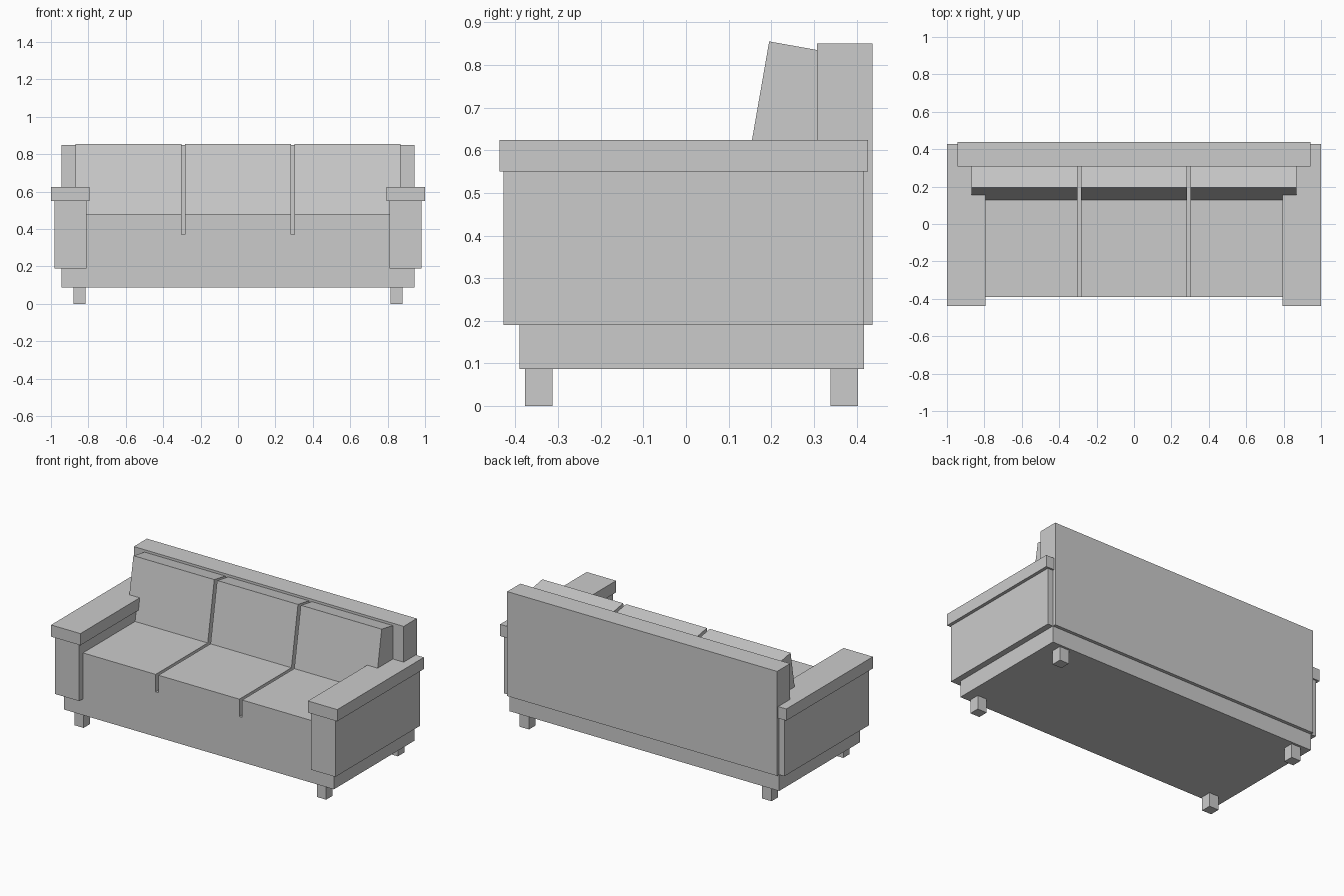
import bpy
import bmesh
from mathutils import Vector

if "Cube" in bpy.data.objects:
    bpy.data.objects.remove(bpy.data.objects["Cube"])


def mesh_object(name, bm):
    bmesh.ops.recalc_face_normals(bm, faces=bm.faces)
    mesh = bpy.data.meshes.new(name)
    bm.to_mesh(mesh)
    bm.free()
    obj = bpy.data.objects.new(name, mesh)
    bpy.context.collection.objects.link(obj)
    return obj


def prism(name, x0, x1, profile):
    """Extrude a (y, z) side profile from x0 to x1."""
    bm = bmesh.new()
    face = bm.faces.new([bm.verts.new((x0, y, z)) for y, z in profile])
    new = bmesh.ops.extrude_face_region(bm, geom=[face])["geom"]
    verts = [v for v in new if isinstance(v, bmesh.types.BMVert)]
    bmesh.ops.translate(bm, verts=verts, vec=Vector((x1 - x0, 0, 0)))
    return mesh_object(name, bm)


def box(name, x, y, z):
    return prism(name, x[0], x[1],
                 [(y[0], z[0]), (y[1], z[0]), (y[1], z[1]), (y[0], z[1])])


# Base and back panel
box("base", (-0.943, 0.943), (-0.39, 0.417), (0.087, 0.37))
box("back_panel", (-0.943, 0.943), (0.307, 0.4375), (0.19, 0.85))

# Arms, armrests and legs on both sides
for side, s in (("left", -1), ("right", 1)):
    def span(a, b):
        return sorted((s * a, s * b))
    box(side + "_arm", span(0.81, 0.98), (-0.428, 0.417), (0.19, 0.55))
    box(side + "_armrest", span(0.795, 1.0), (-0.4375, 0.427), (0.55, 0.624))
    for end, y in (("front", -0.377), ("back", 0.339)):
        box(f"{side}_{end}_leg", span(0.815, 0.88), (y, y + 0.064), (0, 0.087))

# Three seat cushions and three leaning back cushions with narrow gaps
width, gap = 0.565, 0.02
lean = [(0.127, 0.465), (0.307, 0.435), (0.307, 0.835), (0.195, 0.855)]
for i, place in enumerate(("left", "middle", "right")):
    x0 = (i - 1) * (width + gap) - width / 2
    box(place + "_seat_cushion", (x0, x0 + width), (-0.39, 0.307), (0.37, 0.48))
    prism(place + "_back_cushion", x0, x0 + width, lean)
